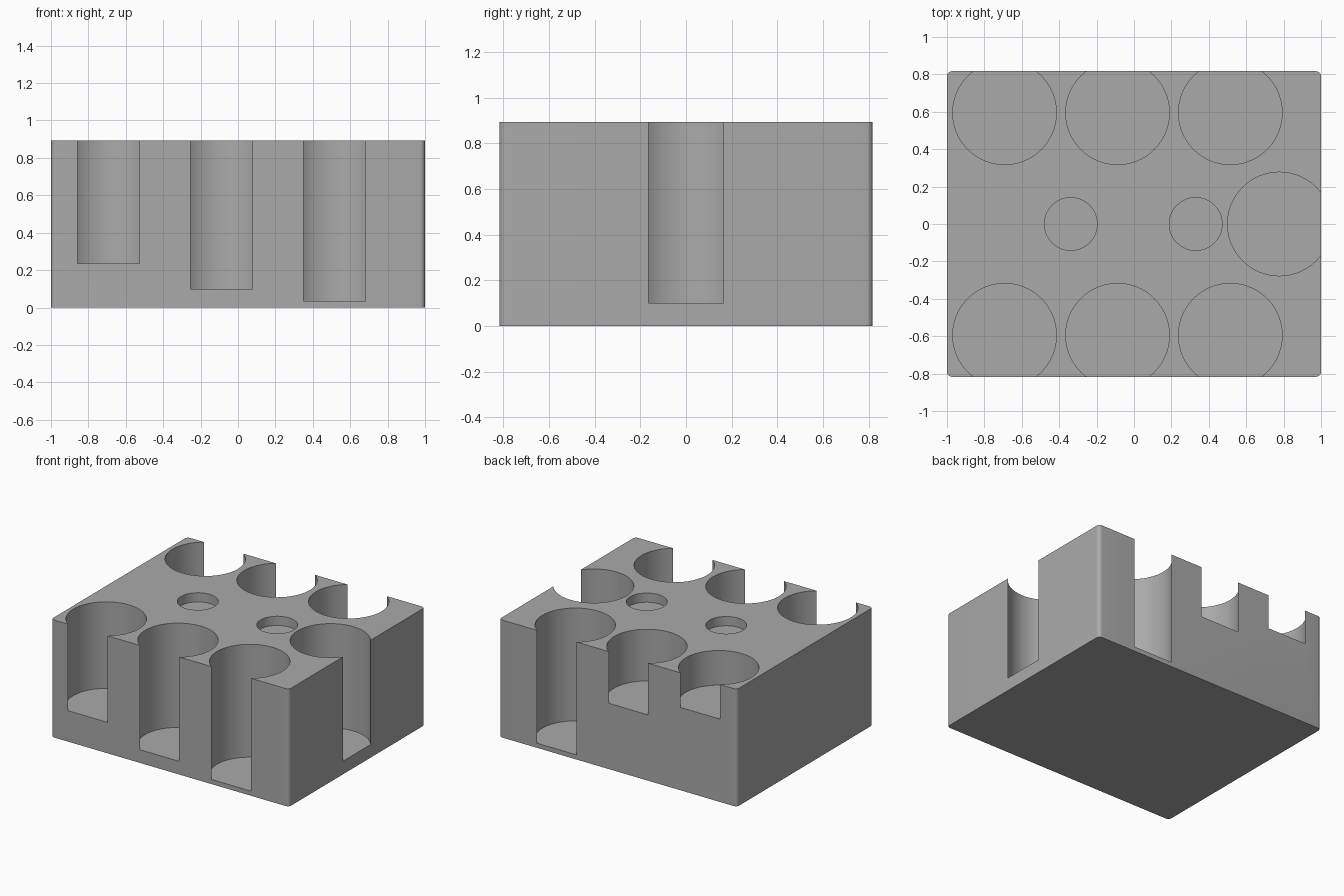
import bpy
import bmesh
from mathutils import Matrix

cube = bpy.data.objects.get("Cube")
if cube:
    bpy.data.objects.remove(cube, do_unlink=True)

HALF_X, HALF_Y, HEIGHT = 1.0, 0.817, 0.893
CORNER = 0.027
POCKET_R, POCKET_Y = 0.277, 0.595
COLUMNS = (-0.692, -0.088, 0.515)

grey = bpy.data.materials.new("plain grey")
grey.use_nodes = True
colour = (0.4, 0.4, 0.4, 1)
grey.diffuse_color = colour
grey.node_tree.nodes["Principled BSDF"].inputs["Base Color"].default_value = colour


def make_object(name, bm):
    mesh = bpy.data.meshes.new(name)
    bm.to_mesh(mesh)
    bm.free()
    mesh.materials.append(grey)
    obj = bpy.data.objects.new(name, mesh)
    bpy.context.collection.objects.link(obj)
    return obj


def add_hole(bm, x, y, radius, floor):
    """Vertical cylinder from the floor height to above the block."""
    top = HEIGHT + 0.1
    bmesh.ops.create_cone(
        bm, cap_ends=True, segments=96, radius1=radius, radius2=radius,
        depth=top - floor, matrix=Matrix.Translation((x, y, (top + floor) / 2)))


# Block with rounded vertical corners
bm = bmesh.new()
size = Matrix.Diagonal((2 * HALF_X, 2 * HALF_Y, HEIGHT, 1))
bmesh.ops.create_cube(bm, size=1, matrix=Matrix.Translation((0, 0, HEIGHT / 2)) @ size)
uprights = [e for e in bm.edges if abs(e.verts[0].co.z - e.verts[1].co.z) > 0.1]
bmesh.ops.bevel(bm, geom=uprights, offset=CORNER, segments=6, profile=0.5, affect='EDGES')
block = make_object("holder_block", bm)

# Pockets open to the front, back and right, each with its own floor height
bm = bmesh.new()
for x, front_floor, back_floor in zip(COLUMNS, (0.235, 0.1, 0.035), (0.63, 0.5, 0.035)):
    add_hole(bm, x, -POCKET_Y, POCKET_R, front_floor)
    add_hole(bm, x, POCKET_Y, POCKET_R, back_floor)
add_hole(bm, 0.777, 0, POCKET_R, 0.1)

# Shallow round recesses in the middle
for x in (-0.338, 0.33):
    add_hole(bm, x, 0, 0.141, HEIGHT - 0.07)
cutter = make_object("pocket_cutter", bm)
cutter.hide_render = True

# Cut the pockets, then drop the cutter
cut = block.modifiers.new("pockets", 'BOOLEAN')
cut.operation = 'DIFFERENCE'
cut.solver = 'EXACT'
cut.object = cutter
bpy.ops.object.select_all(action='DESELECT')
block.select_set(True)
bpy.context.view_layer.objects.active = block
bpy.ops.object.modifier_apply(modifier=cut.name)
bpy.data.objects.remove(cutter, do_unlink=True)
bpy.ops.object.shade_smooth_by_angle()
